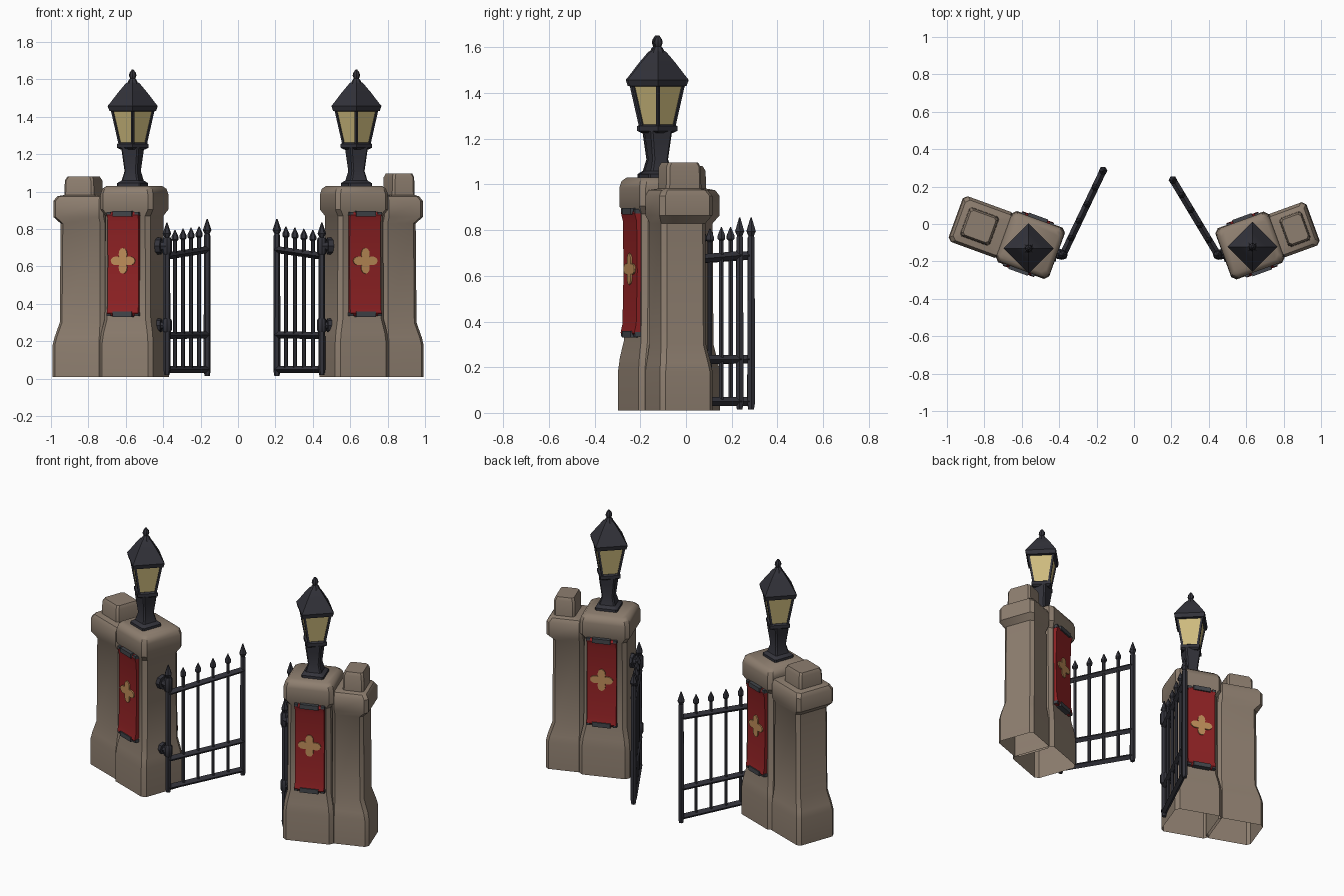
import bpy, bmesh, math
from mathutils import Matrix, Vector

if "Cube" in bpy.data.objects:
    bpy.data.objects.remove(bpy.data.objects["Cube"])


def material(name, rgb):
    m = bpy.data.materials.new(name)
    m.diffuse_color = (*rgb, 1)
    m.use_nodes = True
    m.node_tree.nodes["Principled BSDF"].inputs["Base Color"].default_value = m.diffuse_color
    return m


STONE = material("stone", (0.27, 0.21, 0.16))
IRON = material("dark_iron", (0.033, 0.033, 0.043))
CLIP = material("grey_clip", (0.055, 0.06, 0.07))
RED = material("red_cloth", (0.28, 0.016, 0.018))
GOLD = material("tan_emblem", (0.52, 0.27, 0.10))
GLASS = material("lamp_glass", (0.62, 0.50, 0.21))


def finish(name, bm, mat, M=Matrix(), angle=35):
    bmesh.ops.transform(bm, matrix=M, verts=bm.verts)
    me = bpy.data.meshes.new(name)
    bm.to_mesh(me)
    bm.free()
    me.materials.append(mat)
    me.shade_smooth()
    me.set_sharp_from_angle(angle=math.radians(angle))
    ob = bpy.data.objects.new(name, me)
    bpy.context.collection.objects.link(ob)
    return ob


def skin(bm, rings, bottom=True, top=True):
    """Bridge rings of points (counter-clockwise) into a surface."""
    rows = [[bm.verts.new(p) for p in r] for r in rings]
    n = len(rows[0])
    for a, b in zip(rows, rows[1:]):
        for i in range(n):
            j = (i + 1) % n
            bm.faces.new((a[i], a[j], b[j], b[i]))
    if bottom:
        bm.faces.new(rows[0][::-1])
    if top:
        bm.faces.new(rows[-1])


def lathe(bm, profile, n, x=0, y=0):
    """Profile of (z, radius); corners start on the x axis."""
    skin(bm, [[(x + r * math.cos(2 * math.pi * i / n), y + r * math.sin(2 * math.pi * i / n), z)
               for i in range(n)] for z, r in profile])


def block_ring(z, x0, x1, d, c):
    """Rectangle with cut corners at height z."""
    x0, x1 = min(x0, x1), max(x0, x1)
    return [(x0 + c, -d, z), (x1 - c, -d, z), (x1, -d + c, z), (x1, d - c, z),
            (x1 - c, d, z), (x0 + c, d, z), (x0, d - c, z), (x0, -d + c, z)]


def box(bm, center, size, M=Matrix()):
    S = Matrix.Diagonal((*size, 1))
    bmesh.ops.create_cube(bm, size=1, matrix=M @ Matrix.Translation(center) @ S)


def rod(bm, a, b, r, n=6):
    a, b = Vector(a), Vector(b)
    q = (b - a).to_track_quat('Z', 'Y').to_matrix().to_4x4()
    bmesh.ops.create_cone(bm, cap_ends=True, segments=n, radius1=r, radius2=r, depth=(b - a).length,
                          matrix=Matrix.Translation((a + b) / 2) @ q)


def pillars(side, s, M, off, w, d, top):
    # main pillar, open underneath
    bm = bmesh.new()
    prof = [(.01, .152, .146), (.19, .152, .146), (.245, .146, .14), (.32, .131, .126), (.87, .128, .123),
            (.905, .15, .142), (.985, .15, .142), (1.015, .142, .134), (1.03, .125, .117)]
    skin(bm, [block_ring(z, -a, a, b, .022) for z, a, b in prof], bottom=False)
    finish(side + "_main_pillar", bm, STONE, M)
    # outer pillar: its inner side always meets the main pillar
    bm = bmesh.new()
    inner = -(off - .135)
    prof = [(.01, 0, 0), (.18, 0, 0), (.22, .008, .006), (.3, .034, .018), (.83, .038, .02),
            (.865, .004, 0), (.95, .004, 0), (.975, .02, .015)]
    rings = [block_ring(z, s * (off + inner), s * (off + w - i), d - j, .02) for z, i, j in prof]
    bw = w * .62
    for z, k in ((.982, 1), (1 * top - .02, .97), (top, .85)):
        rings.append(block_ring(z, s * (off - bw * k), s * (off + bw * k), .082 * k, .012))
    skin(bm, rings, bottom=False)
    finish(side + "_outer_pillar", bm, STONE, M)


def banners(side, s, M):
    for face, turn in (("front", 0), ("back", math.pi)):
        R = M @ Matrix.Rotation(turn, 4, 'Z') @ Matrix.Translation((s * .012 * (1 if turn == 0 else -1), 0, 0))
        # cloth with ends curling outwards
        bm = bmesh.new()
        prof = [(.335, .143), (.35, .155), (.39, .146), (.62, .141), (.84, .144), (.875, .153), (.89, .143)]
        skin(bm, [[(-.088, -y, z), (.088, -y, z), (.088, -.115, z), (-.088, -.115, z)] for z, y in prof])
        finish(f"{side}_{face}_banner", bm, RED, R)
        # clips at both ends
        bm = bmesh.new()
        for z in (.345, .882):
            box(bm, (0, -.14, z), (.11, .04, .028))
            for x in (-.08, .08):
                box(bm, (x, -.136, z), (.022, .032, .02))
        finish(f"{side}_{face}_banner_clips", bm, CLIP, R)
        # four-petalled emblem plate
        bm = bmesh.new()
        pts = []
        for i in range(32):
            t = math.pi * i / 16
            r = .03 + .039 * abs(math.cos(2 * t)) ** 1.2
            pts.append((r * math.cos(t), r * math.sin(t) + .63))
        skin(bm, [[(x, -y, z) for x, z in pts] for y in (.140, .1485)])
        bmesh.ops.recalc_face_normals(bm, faces=bm.faces)
        finish(f"{side}_{face}_emblem", bm, GOLD, R)


def lamp(side, x, y, rot):
    M = Matrix.Translation((x, y, 0))
    # foot and stem follow the pillar
    bm = bmesh.new()
    skin(bm, [block_ring(z, -a, a, a, .008) for z, a in
              ((1.01, .067), (1.045, .067), (1.06, .048), (1.11, .036), (1.19, .045), (1.235, .05))])
    finish(side + "_lamp_stem", bm, IRON, M @ Matrix.Rotation(rot, 4, 'Z'))
    # glass body
    bm = bmesh.new()
    lathe(bm, [(1.25, .066), (1.44, .108)], 4)
    finish(side + "_lamp_glass", bm, GLASS, M)
    # collar, corner bars, roof
    bm = bmesh.new()
    lathe(bm, [(1.225, .065), (1.235, .084), (1.255, .084), (1.262, .07)], 4)
    for i in range(4):
        c, e = math.cos(i * math.pi / 2), math.sin(i * math.pi / 2)
        rod(bm, (.066 * c, .066 * e, 1.25), (.109 * c, .109 * e, 1.44), .009, 4)
    lathe(bm, [(1.428, .11), (1.432, .125), (1.458, .134), (1.475, .12), (1.53, .078), (1.58, .036), (1.588, .02)], 4)
    finish(side + "_lamp_frame", bm, IRON, M)
    bm = bmesh.new()
    lathe(bm, [(1.575, .03), (1.595, .022), (1.605, .014), (1.62, .02), (1.635, .017), (1.652, .005)], 8)
    finish(side + "_lamp_finial", bm, IRON, M)


def gate(side, a, b, pillar):
    a, b = Vector((*a, 0)), Vector((*b, 0))
    run = b - a
    M = Matrix.Translation(a) @ Matrix.Rotation(math.atan2(run.y, run.x), 4, 'Z')
    L = run.length
    # end posts with pointed tops
    bm = bmesh.new()
    for x, z0, h in ((0, .02, .835), (L, .015, .855)):
        lathe(bm, [(z0, .014), (z0 + .03, .019), (h - .09, .017), (h - .08, .013), (h - .06, .023), (h, .003)], 6, x)
    finish(side + "_gate_posts", bm, IRON, M)
    # spear bars
    bm = bmesh.new()
    for i in range(1, 5):
        h = .79 + .006 * i
        lathe(bm, [(.045, .011), (h - .06, .011), (h - .052, .019), (h - .038, .019), (h, .002)], 6, L * i / 5)
    finish(side + "_gate_bars", bm, IRON, M)
    # rails, the upper one climbing to the free end
    bm = bmesh.new()
    for z0, z1 in ((.05, .05), (.23, .235), (.655, .69)):
        rod(bm, (0, 0, z0), (L, 0, z1), .019, 4)
    finish(side + "_gate_rails", bm, IRON, M)
    # hinges reaching to the pillar
    bm = bmesh.new()
    p = Vector((*pillar, 0))
    for z, r in ((.71, .045), (.285, .036)):
        up = Vector((0, 0, z))
        rod(bm, p + up, p.lerp(a, .5) + up, r, 8)
        rod(bm, p + up, a + up, r * .6, 8)
        lathe(bm, [(z - r, .02), (z - r * .7, .026), (z + r * .7, .026), (z + r, .02)], 8, a.x, a.y)
    finish(side + "_gate_hinges", bm, IRON)


# side, sign, main centre, outer pillar offset/half width/half depth/top, lamp, gate ends, hinge root
SIDES = [
    ("left", -1, (-.554, -.112), (.289, .136, .13, 1.08), (-.563, -.13),
     (-.38, -.165), (-.165, .285), (-.44, -.152)),
    ("right", 1, (.62, -.115), (.256, .103, .123, 1.097), (.633, -.122),
     (.448, -.165), (.208, .235), (.505, -.155)),
]
for side, s, c, outer, lp, g0, g1, root in SIDES:
    rot = s * math.radians(20)
    M = Matrix.Translation((*c, 0)) @ Matrix.Rotation(rot, 4, 'Z')
    pillars(side, s, M, *outer)
    banners(side, s, M)
    lamp(side, *lp, rot)
    gate(side, g0, g1, root)
